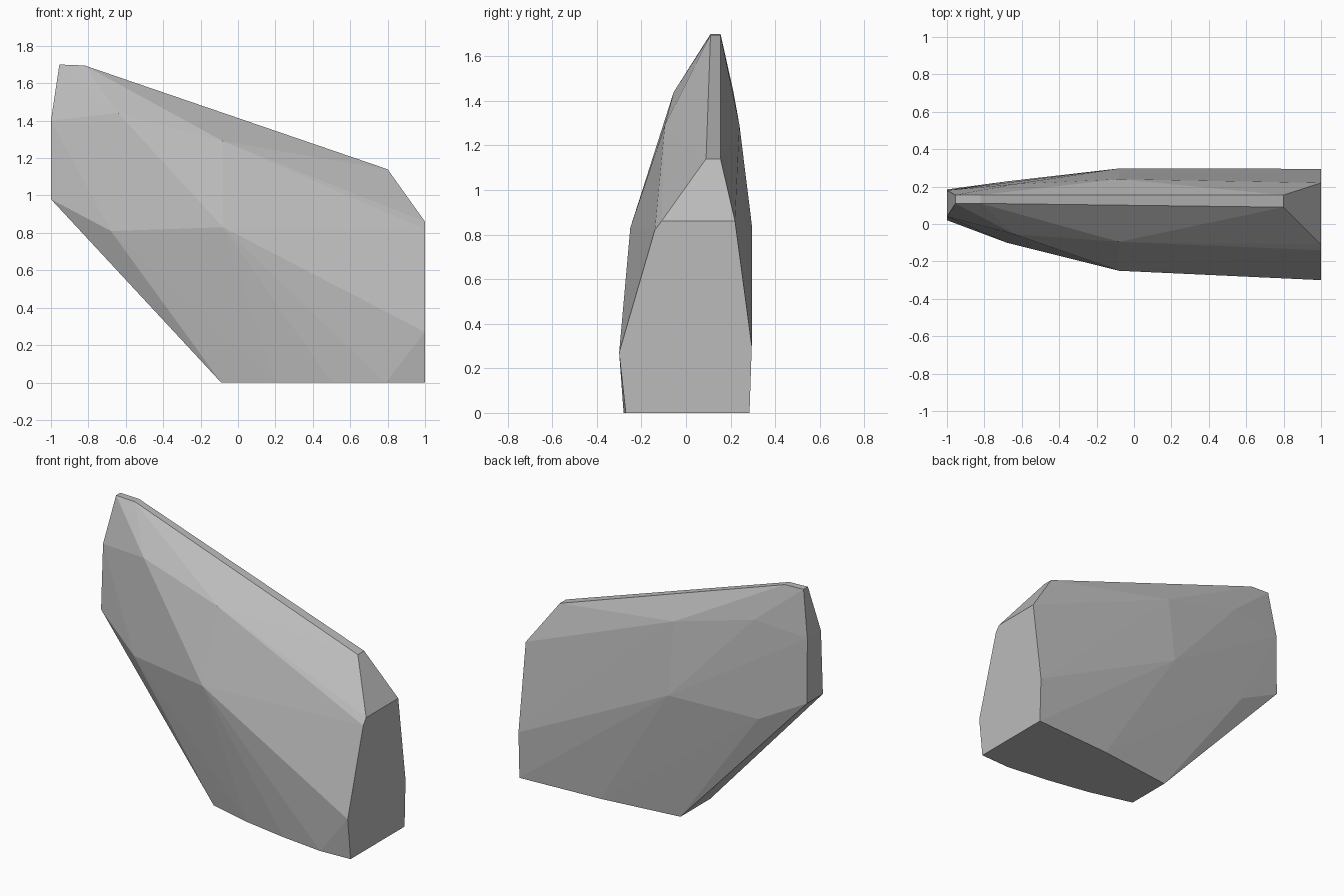
import bpy, bmesh

if "Cube" in bpy.data.objects:
    bpy.data.objects.remove(bpy.data.objects["Cube"])

# Plain grey stone
stone = bpy.data.materials.new("stone_grey")
stone.diffuse_color = (0.5, 0.5, 0.5, 1.0)
stone.use_nodes = True
stone.node_tree.nodes["Principled BSDF"].inputs["Base Color"].default_value = stone.diffuse_color

# Corners of the cut end, front to back
right_end = [(1, y, z) for y, z in (
    (-.27, 0), (-.30, .27), (-.14, .82), (-.11, .86),
    (.22, .86), (.295, .3), (.285, 0))]

# Narrow crest, as x, z stations with a front and back corner
crest = [(x, y, z) for x, z, front in (
    (.8, 1.14, .09), (-.82, 1.695, .11), (-.955, 1.7, .11))
    for y in (front, .155)]

# Thin left end and the bulging sides: x, z, front y, back y
sides = [(x, y, z) for x, z, front, back in (
    (-1, .98, .02, .185), (-1, 1.4, .04, .18),
    (-.68, .81, -.10, .228), (-.64, 1.44, -.055, .213),
    (-.08, .83, -.25, .297), (-.08, 1.29, -.095, .24))
    for y in (front, back)]

# Curved outline of the flat base
base = [(x, y, 0) for x, y in (
    (-.09, -.12), (.2, -.195), (.5, -.247), (.79, -.28),
    (.44, .25), (-.09, .185))]

# Wrap the corners in one faceted boulder
bm = bmesh.new()
for p in right_end + crest + sides + base:
    bm.verts.new(p)
hull = bmesh.ops.convex_hull(bm, input=bm.verts[:])
loose = [v for v in bm.verts if not v.link_faces]
bmesh.ops.delete(bm, geom=loose, context='VERTS')
bmesh.ops.recalc_face_normals(bm, faces=bm.faces[:])
mesh = bpy.data.meshes.new("boulder")
bm.to_mesh(mesh)
bm.free()
mesh.materials.append(stone)
boulder = bpy.data.objects.new("boulder", mesh)
bpy.context.collection.objects.link(boulder)
